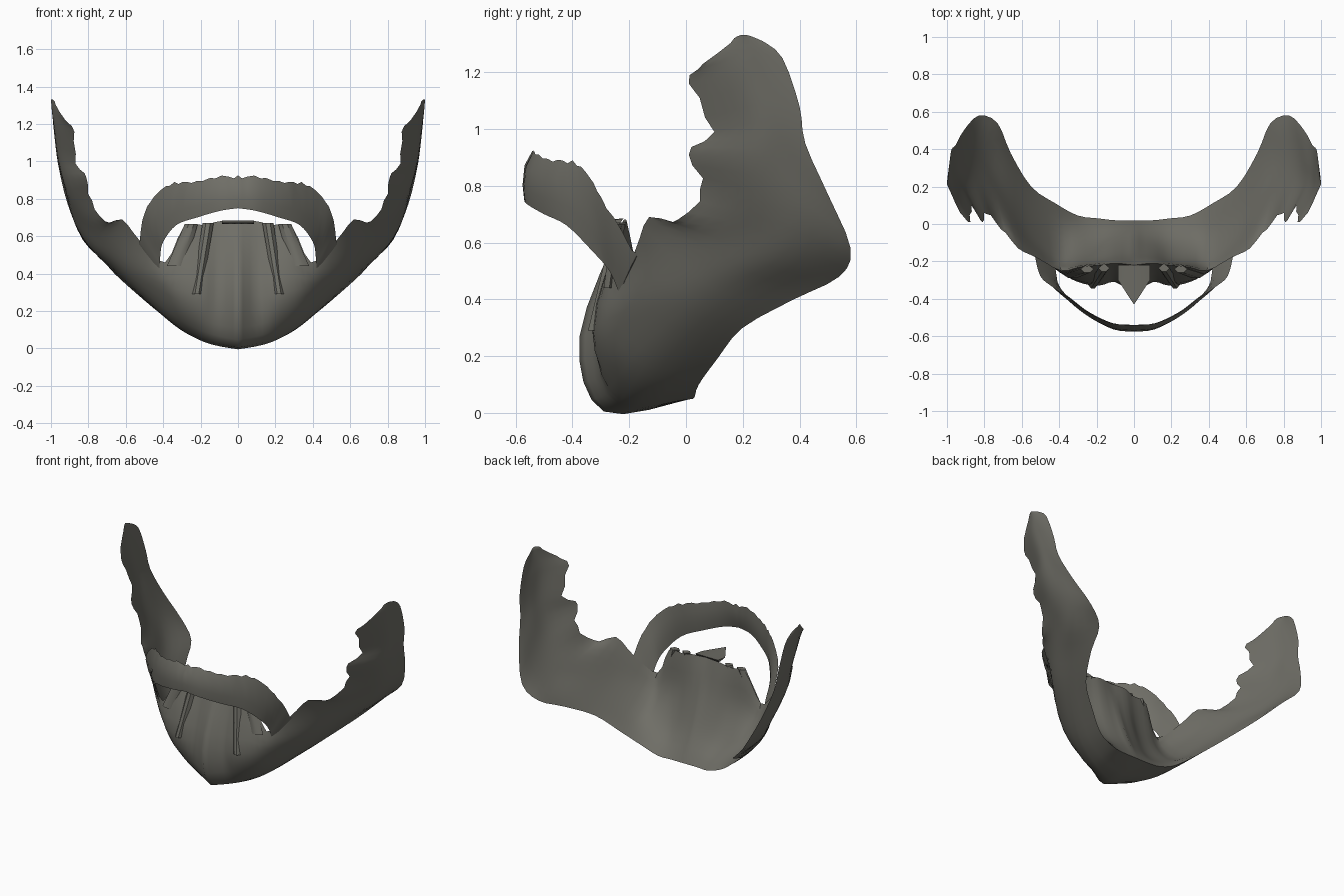
import bpy, bmesh, random
from mathutils import Vector

random.seed(4)
cube = bpy.data.objects.get("Cube")
if cube:
    bpy.data.objects.remove(cube)

hair = bpy.data.materials.new("dark_grey_hair")
hair.use_nodes = True
colour = (0.16, 0.157, 0.135, 1)
hair.diffuse_color = colour
hair.node_tree.nodes["Principled BSDF"].inputs["Base Color"].default_value = colour


def smooth(points, steps):
    """Catmull-Rom curve through the points."""
    pts = [Vector(p) for p in points]
    out = []
    for i in range(len(pts) - 1):
        a, b, c, d = pts[max(i - 1, 0)], pts[i], pts[i + 1], pts[min(i + 2, len(pts) - 1)]
        for k in range(steps):
            t = k / steps
            out.append(0.5 * (2 * b + (c - a) * t + (2 * a - 5 * b + 4 * c - d) * t ** 2
                              + (3 * b - a - 3 * c + d) * t ** 3))
    return out + [pts[-1]]


def loft(name, loops, cap_start=False):
    """Skin closed loops and mirror the result to the other side."""
    bm = bmesh.new()
    rings = [[bm.verts.new(p) for p in loop] for loop in loops]
    n = len(rings[0])
    for r, s in zip(rings, rings[1:]):
        for i in range(n):
            j = (i + 1) % n
            bm.faces.new((r[i], r[j], s[j], s[i]))
    bm.faces.new(rings[-1])
    if cap_start:
        bm.faces.new(rings[0])
    bmesh.ops.recalc_face_normals(bm, faces=bm.faces)
    mesh = bpy.data.meshes.new(name)
    bm.to_mesh(mesh)
    bm.free()
    mesh.materials.append(hair)
    obj = bpy.data.objects.new(name, mesh)
    bpy.context.collection.objects.link(obj)
    mirror = obj.modifiers.new("mirror", "MIRROR")
    mirror.use_clip = True
    bpy.ops.object.select_all(action="DESELECT")
    obj.select_set(True)
    bpy.context.view_layer.objects.active = obj
    bpy.ops.object.shade_smooth_by_angle(angle=0.7)


# Beard rails, running from the chin centre out to the tip of the sideburn
upper = [(0, -.22, .68), (.1, -.21, .68), (.18, -.22, .66), (.29, -.23, .65), (.39, -.25, .46),
         (.52, -.18, .57), (.62, -.13, .69), (.71, -.03, .68), (.78, .05, .79), (.81, .01, .91),
         (.87, .1, .99), (.875, .01, 1.16), (.93, .06, 1.23), (.98, .17, 1.32)]
front = [(0, -.375, .27), (.1, -.31, .28), (.19, -.33, .29), (.3, -.31, .31), (.4, -.25, .34),
         (.56, -.1, .43), (.68, .05, .54), (.78, .18, .63), (.86, .23, .74), (.92, .22, .89),
         (.95, .23, 1.02), (.97, .18, 1.19), (.985, .19, 1.27), (.99, .19, 1.33)]
low = [(0, -.29, .005), (.1, -.25, .025), (.19, -.22, .055), (.3, -.18, .115), (.41, -.12, .2),
       (.57, .02, .345), (.69, .18, .46), (.8, .34, .55), (.88, .4, .69), (.93, .36, .87),
       (.965, .32, 1.02), (.985, .28, 1.18), (.995, .25, 1.27), (1, .22, 1.33)]
back = [(0, .02, .05), (.1, .02, .05), (.19, .03, .055), (.3, .045, .1), (.42, .11, .19),
        (.55, .2, .3), (.66, .38, .4), (.73, .54, .48), (.83, .58, .58), (.91, .5, .77),
        (.955, .42, .95), (.975, .4, 1.08), (.985, .34, 1.25), (.99, .27, 1.31)]

rails = [smooth(r, 3) for r in (upper, front, low, back)]
loops = []
for k, column in enumerate(zip(*rails)):
    u, f, l, b = column
    side = min(k / 18, 1)
    # ragged tufts along the cheek edge
    if k > 18 and k % 3:
        u = u + (u - f).normalized() * random.uniform(-.025, .025)
    outer = smooth((u, f, l, b), 4)
    depth = .95 - .65 * side
    n = len(outer) - 1
    inner = [p.lerp(u.lerp(b, i / n), depth) for i, p in enumerate(outer)]
    loops.append(outer + inner[-2:0:-1])
loft("beard", loops)

# Moustache arch, joining the beard at the corners of the mouth
top_edge = [(0, -.54, .925), (.12, -.53, .91), (.25, -.47, .885), (.34, -.4, .89),
            (.43, -.34, .83), (.5, -.28, .72), (.53, -.17, .56)]
bottom_edge = [(0, -.57, .75), (.1, -.56, .735), (.22, -.5, .7), (.33, -.42, .66),
               (.4, -.33, .57), (.415, -.27, .5), (.42, -.235, .42)]
loops = []
for k, (t, b) in enumerate(zip(smooth(top_edge, 4), smooth(bottom_edge, 4))):
    if k % 2:
        t = t + Vector((0, 0, random.uniform(-.02, .012)))
    mid = t.lerp(b, .5)
    out = Vector((mid.x * .7, -.4, 0)).normalized() * (1 - k / 30)
    loops.append([t, t.lerp(b, .3) + out * .02, t.lerp(b, .7) + out * .015, b,
                  t.lerp(b, .7) - out * .01, t.lerp(b, .3) - out * .01])
loft("moustache", loops)


# Flat locks below the lip, given by their ends and half widths
def lock(name, top, bottom, top_width, bottom_width):
    top, bottom = Vector(top), Vector(bottom)
    loops = []
    for t in (0, .5, 1):
        c = top.lerp(bottom, t)
        w = top_width + (bottom_width - top_width) * t
        loops.append([c + Vector((x * w, y, 0)) for x, y in
                      ((-1, 0), (-.4, -.02), (.4, -.02), (1, 0), (0, .025))])
    loft(name, loops, True)


lock("inner_lock", (.16, -.235, .67), (.22, -.325, .29), .03, .025)
lock("outer_lock", (.25, -.24, .665), (.33, -.27, .44), .035, .05)

# Small pointed tuft jutting forward under the lip
tuft = []
for x, tip in ((0, -.43), (.04, -.37), (.085, -.3)):
    tuft.append([Vector((x, -.22, .685)), Vector((x, tip, .672)), Vector((x, -.235, .665))])
loft("lip_tuft", tuft)
